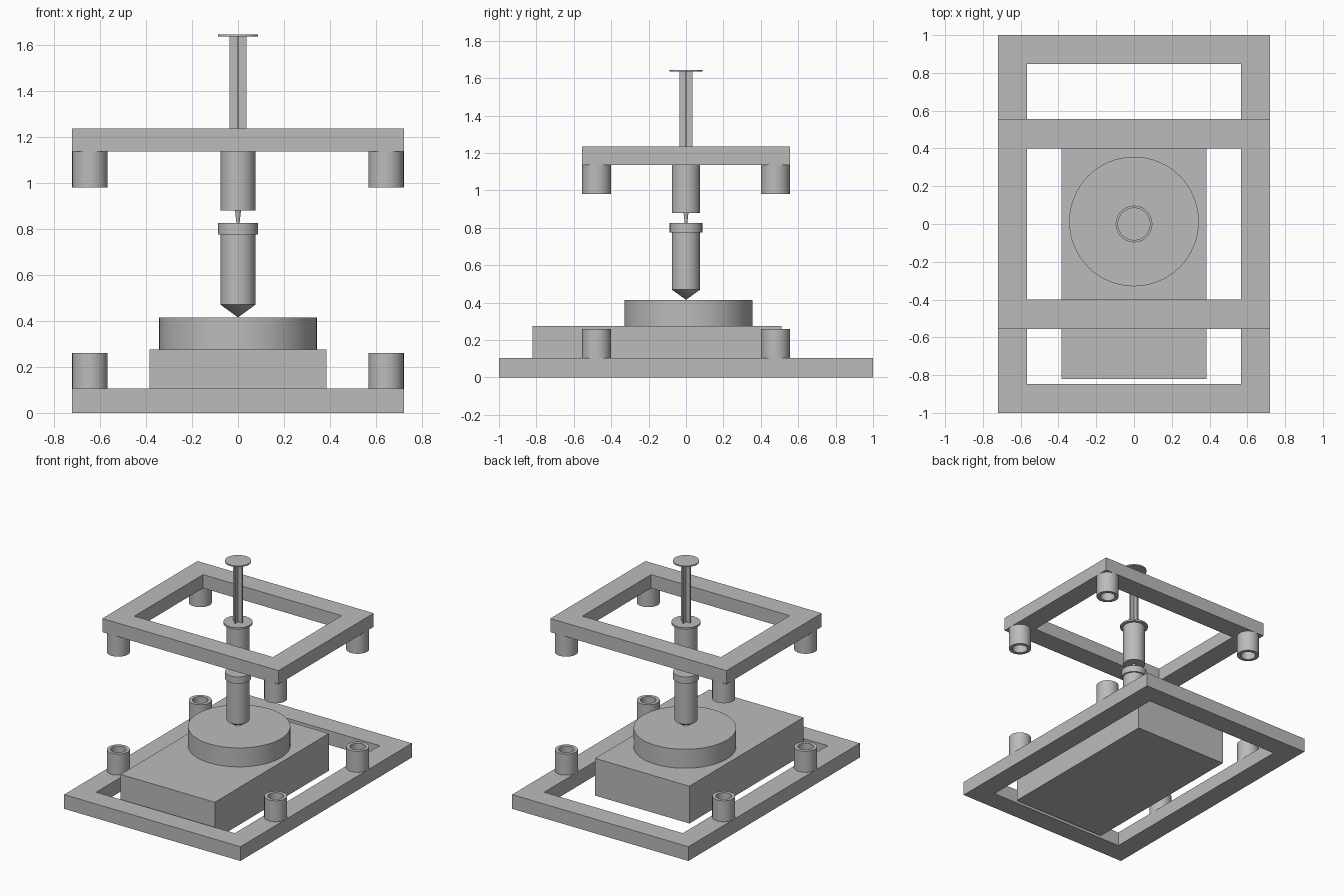
import bpy, bmesh
from math import pi, radians
from mathutils import Matrix, Vector

cube = bpy.data.objects.get("Cube")
if cube:
    bpy.data.objects.remove(cube, do_unlink=True)

GREY = (0.5, 0.5, 0.5, 1)
grey = bpy.data.materials.new("plain grey")
grey.use_nodes = True
grey.diffuse_color = GREY
grey.node_tree.nodes["Principled BSDF"].inputs["Base Color"].default_value = GREY


def finish(name, bm, location=(0, 0, 0), smooth=False):
    bmesh.ops.remove_doubles(bm, verts=bm.verts, dist=1e-5)
    bmesh.ops.recalc_face_normals(bm, faces=bm.faces)
    mesh = bpy.data.meshes.new(name)
    bm.to_mesh(mesh)
    bm.free()
    mesh.materials.append(grey)
    obj = bpy.data.objects.new(name, mesh)
    obj.location = location
    bpy.context.collection.objects.link(obj)
    if smooth:
        bpy.ops.object.select_all(action="DESELECT")
        obj.select_set(True)
        bpy.context.view_layer.objects.active = obj
        bpy.ops.object.shade_smooth_by_angle(angle=radians(30))
    return obj


def box(name, low, high):
    low, high = Vector(low), Vector(high)
    bm = bmesh.new()
    bmesh.ops.create_cube(bm, size=1, matrix=Matrix.Diagonal((*(high - low), 1)))
    return finish(name, bm, (low + high) / 2)


def lathe(name, profile, location=(0, 0, 0), closed=False):
    """Spin a profile of (radius, height) points around z."""
    bm = bmesh.new()
    verts = [bm.verts.new((r, 0, z)) for r, z in profile]
    pairs = list(zip(verts, verts[1:]))
    if closed:
        pairs.append((verts[-1], verts[0]))
    edges = [bm.edges.new(p) for p in pairs]
    bmesh.ops.spin(bm, geom=verts + edges, cent=(0, 0, 0), axis=(0, 0, 1),
                   angle=2 * pi, steps=64, use_merge=False)
    bmesh.ops.remove_doubles(bm, verts=bm.verts, dist=1e-5)
    return finish(name, bm, location, smooth=True)


def frame(name, half_x, half_y, border, z0, z1):
    """Flat rectangular frame with an open middle."""
    corners = ((-1, -1), (1, -1), (1, 1), (-1, 1))
    bm = bmesh.new()
    rings = [[bm.verts.new((sx * (half_x - b), sy * (half_y - b), z)) for sx, sy in corners]
             for b, z in ((0, z0), (0, z1), (border, z1), (border, z0))]
    for i, ring in enumerate(rings):
        after = rings[(i + 1) % 4]
        for k in range(4):
            n = (k + 1) % 4
            bm.faces.new((ring[k], ring[n], after[n], after[k]))
    return finish(name, bm)


# Frames
BORDER = 0.154
frame("base_frame", 0.72, 1.0, BORDER, 0, 0.105)
frame("upper_frame", 0.72, 0.555, BORDER, 1.135, 1.235)

# Hollow corner sockets: standing on the base, hanging under the upper frame
R, BORE, HEIGHT = BORDER / 2, 0.052, 0.155
tube = [(BORE, 0), (R, 0), (R, HEIGHT), (BORE, HEIGHT)]
for level, z in (("lower", 0.105), ("upper", 0.98)):
    for side, sx in (("left", 1), ("right", -1)):
        for end, sy in (("front", -1), ("back", 1)):
            lathe(f"{level}_socket_{end}_{side}", tube,
                  (sx * (0.72 - R), sy * (0.555 - R), z), closed=True)

# Stage block and round platform
box("stage_block", (-0.385, -0.82, 0), (0.385, 0.51, 0.275))
lathe("round_platform", [(0, 0), (0.343, 0), (0.343, 0.14), (0, 0.14)], (0, 0.013, 0.275))

# Pointed lower tube with a wider cap
lathe("pointed_tube", [(0, 0.415), (0.076, 0.47), (0.076, 0.775), (0.087, 0.775),
                       (0.087, 0.825), (0, 0.825)])

# Barrel with a tapered nozzle and a finger flange
lathe("barrel", [(0, 0.825), (0.007, 0.825), (0.013, 0.88), (0.076, 0.88),
                 (0.076, 1.18), (0.097, 1.18), (0.097, 1.193), (0, 1.193)])

# Plunger rod with a cross section of four thin ribs, and its thumb plate
ARM, HALF = 0.036, 0.004
bm = bmesh.new()
outline = []
for quarter in range(4):
    turn = Matrix.Rotation(quarter * pi / 2, 3, "Z")
    for x, y in ((ARM, -HALF), (ARM, HALF), (HALF, HALF)):
        outline.append(bm.verts.new(turn @ Vector((x, y, 1.19))))
face = bm.faces.new(outline)
grown = bmesh.ops.extrude_face_region(bm, geom=[face], use_keep_orig=True)
top = [g for g in grown["geom"] if isinstance(g, bmesh.types.BMVert)]
bmesh.ops.translate(bm, verts=top, vec=(0, 0, 0.447))
finish("plunger_rod", bm)
lathe("thumb_plate", [(0, 1.635), (0.087, 1.635), (0.087, 1.644), (0, 1.644)])
